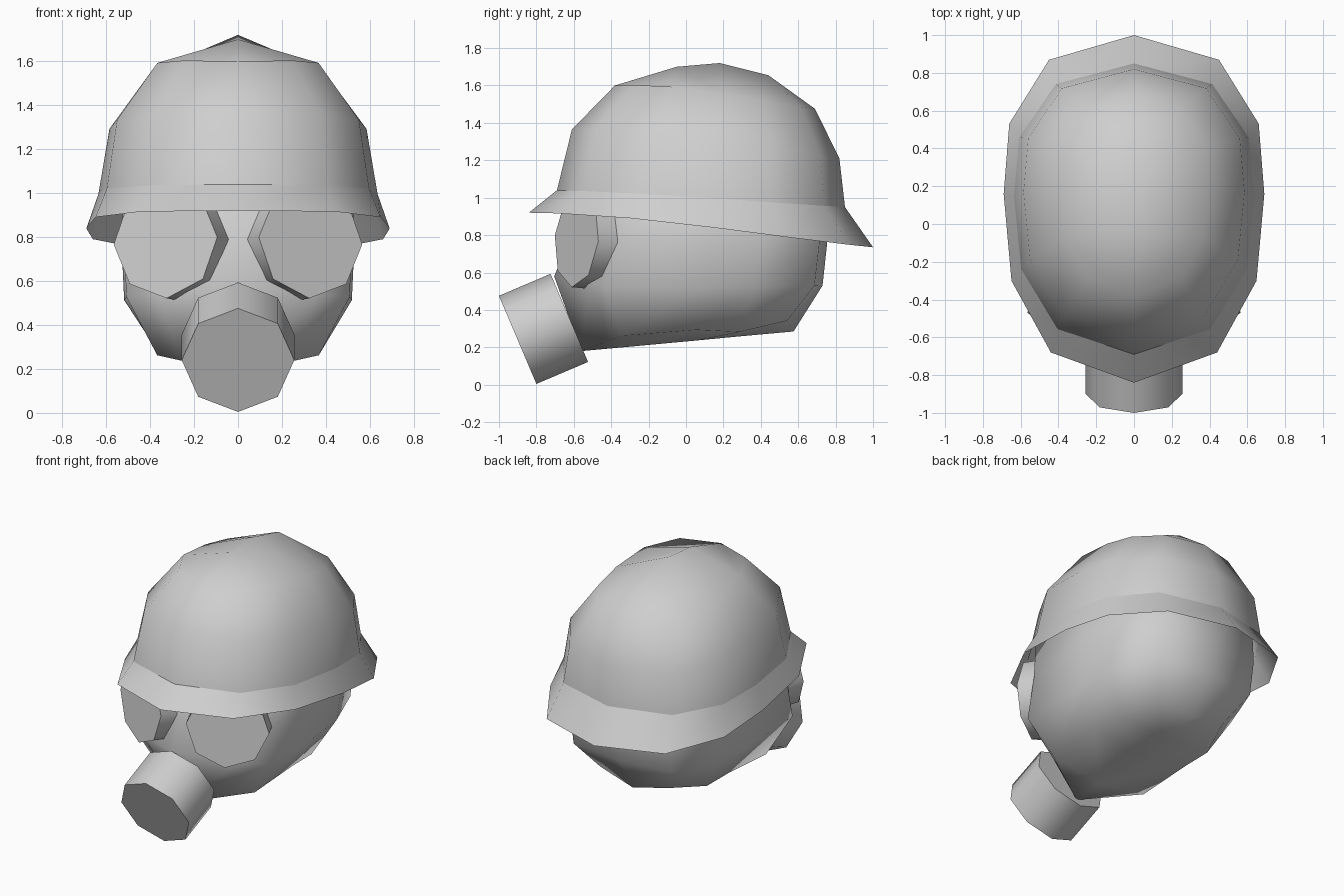
import bpy, bmesh, math
from mathutils import Vector, Matrix

cube = bpy.data.objects.get("Cube")
if cube:
    bpy.data.objects.remove(cube, do_unlink=True)

GREY = (0.62, 0.62, 0.62, 1.0)
grey = bpy.data.materials.new("plain_grey")
grey.use_nodes = True
grey.diffuse_color = GREY
grey.node_tree.nodes["Principled BSDF"].inputs["Base Color"].default_value = GREY

# Half outlines from front to back: (width fraction, length fraction)
HELMET = [(0, 0), (.638, .087), (.94, .293), (1, .543), (.957, .745), (.652, .929), (0, 1)]
HEAD = [(0, 0), (.7, .13), (.98, .19), (1, .543), (.957, .745), (.72, .97), (0, 1)]


def finish(name, bm, angle):
    bmesh.ops.recalc_face_normals(bm, faces=bm.faces[:])
    mesh = bpy.data.meshes.new(name)
    bm.to_mesh(mesh)
    bm.free()
    mesh.materials.append(grey)
    obj = bpy.data.objects.new(name, mesh)
    bpy.context.collection.objects.link(obj)
    bpy.ops.object.select_all(action="DESELECT")
    obj.select_set(True)
    bpy.context.view_layer.objects.active = obj
    bpy.ops.object.shade_smooth_by_angle(angle=math.radians(angle))


def add_ring(bm, outline, half_width, front, back, bow, heel=0):
    """Tilted closed ring; front and back are (y, z), bow lifts the sides, heel the rear corners."""
    def point(side, w, t):
        y = front[0] + (back[0] - front[0]) * t
        z = front[1] + (back[1] - front[1]) * t + bow * t * (1 - t) ** 2
        if .9 < t < 1:
            z += heel
        return bm.verts.new((side * w * half_width, y, z))
    right = [point(1, w, t) for w, t in outline]
    left = [point(-1, w, t) for w, t in reversed(outline[1:-1])]
    return right + left


def bridge(bm, a, b):
    n = len(a)
    for i in range(n):
        bm.faces.new((a[i], a[(i + 1) % n], b[(i + 1) % n], b[i]))


def ridge_cap(bm, ring, spine):
    """Close a twelve-point ring with quads that meet on a centre spine of (y, z) points."""
    c1, c2, c3 = [bm.verts.new((0, y, z)) for y, z in spine]
    for s in (1, -1):
        p = [ring[s * i] for i in range(7)]
        for quad in ((p[0], p[1], p[2], c1), (c1, p[2], p[3], c2),
                     (c2, p[3], p[4], c3), (c3, p[4], p[5], p[6])):
            bm.faces.new(quad)


def loft(name, outline, rows, angle, bottom=None, top=None):
    bm = bmesh.new()
    rings = [add_ring(bm, outline, *row) for row in rows]
    for a, b in zip(rings, rings[1:]):
        bridge(bm, a, b)
    if bottom:
        ridge_cap(bm, rings[0], bottom)
    if top:
        ridge_cap(bm, rings[-1], top)
    finish(name, bm, angle)


# Helmet dome and flared brim, open underneath, meeting in a crisp crease
crease = (.635, (-.69, 1.04), (.85, .95), .05)
loft("helmet_brim", HELMET, [(.69, (-.84, .92), (1.0, .735), .17), crease], 60)
loft("helmet_dome", HELMET, [
    crease,
    (.585, (-.61, 1.365), (.82, 1.21), .1),
    (.39, (-.38, 1.60), (.69, 1.475), .2),
], 60, top=[(-.05, 1.70), (.18, 1.72), (.44, 1.655)])

# Masked head with a wedge-shaped face and narrow jaw
loft("head", HEAD, [
    (.375, (-.56, .18), (.575, .285), .5, .06),
    (.518, (-.705, .58), (.73, .53), -.35),
    (.53, (-.62, .78), (.755, .76), 0),
    (.52, (-.60, 1.1), (.74, 1.1), 0),
], 100, bottom=[(-.34, .2), (.06, .237), (.29, .259)],
    top=[(-.34, 1.2), (.13, 1.22), (.4, 1.2)])


def add_can(name, centre, axis, radius, depth, roll=0):
    """Eight-sided cylinder whose outer cap is centred on centre."""
    axis = Vector(axis).normalized()
    turn = axis.to_track_quat("Z", "Y").to_matrix().to_4x4()
    place = Matrix.Translation(Vector(centre) - axis * depth / 2)
    bm = bmesh.new()
    bmesh.ops.create_cone(bm, cap_ends=True, segments=8, radius1=radius, radius2=radius,
                          depth=depth, matrix=place @ turn @ Matrix.Rotation(roll, 4, "Z"))
    finish(name, bm, 60)


# Goggle lenses and breathing filter
for side, label in ((1, "left"), (-1, "right")):
    add_can(label + "_lens", (side * .33, -.585, .783), (side * .447, -.894, .08),
            .263, .14, side * math.radians(-3.5))
add_can("filter_canister", (0, -.9, .24), (0, -.47, -.2), .256, .3)
